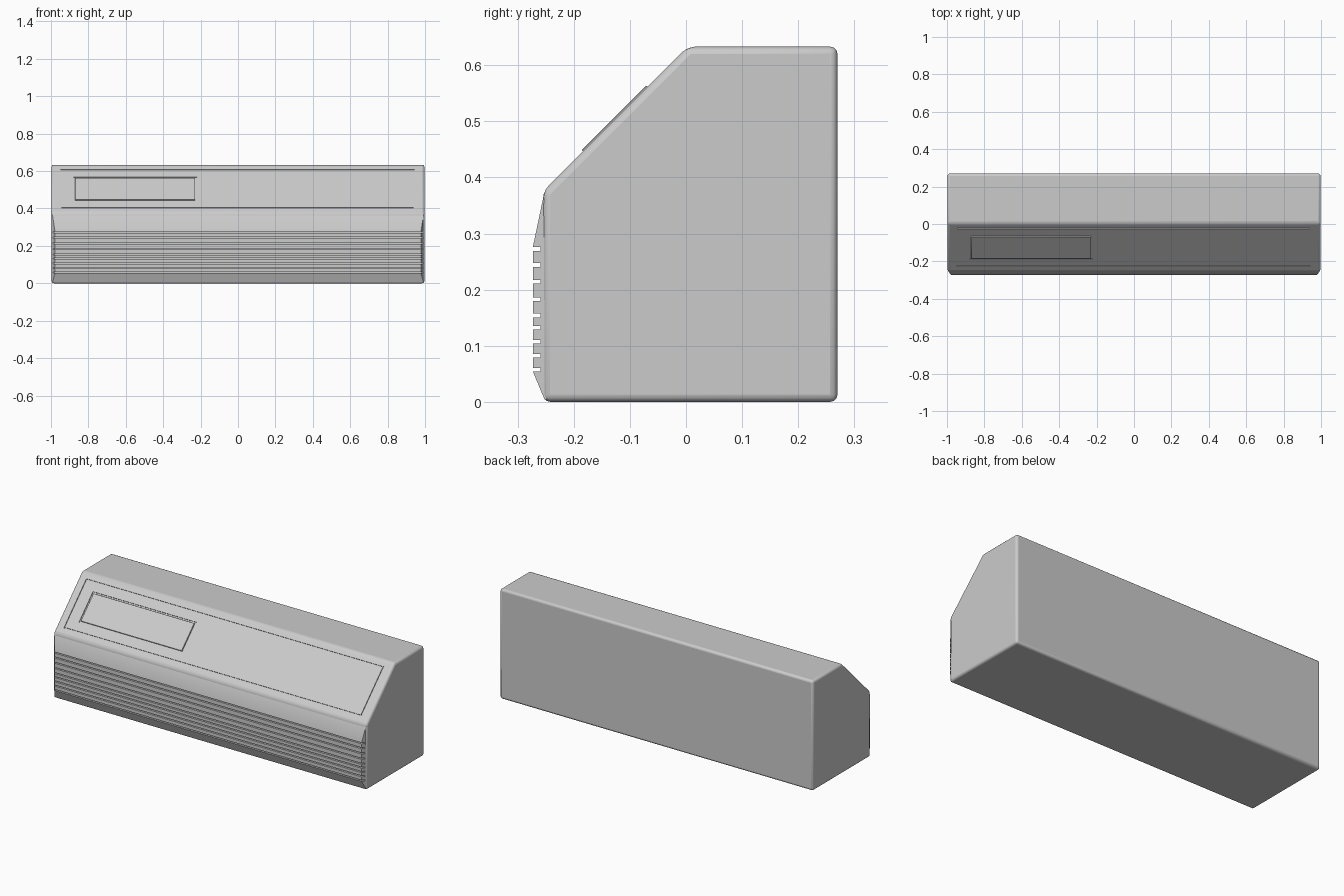
import bpy, bmesh, math
from mathutils import Vector

if "Cube" in bpy.data.objects:
    bpy.data.objects.remove(bpy.data.objects["Cube"])


def make_object(name, bm):
    bmesh.ops.recalc_face_normals(bm, faces=bm.faces)
    mesh = bpy.data.meshes.new(name)
    bm.to_mesh(mesh)
    bm.free()
    obj = bpy.data.objects.new(name, mesh)
    bpy.context.collection.objects.link(obj)
    return obj


def extrude_profile(name, profile, half_width):
    """Sweep a (y, z) profile across x; half_width(y) allows tapered ends."""
    bm = bmesh.new()
    left = [bm.verts.new((-half_width(y), y, z)) for y, z in profile]
    right = [bm.verts.new((half_width(y), y, z)) for y, z in profile]
    bm.faces.new(left)
    bm.faces.new(right)
    n = len(profile)
    for i in range(n):
        j = (i + 1) % n
        bm.faces.new((left[i], left[j], right[j], right[i]))
    return make_object(name, bm)


def bevel(obj, width, segments):
    mod = obj.modifiers.new("bevel", "BEVEL")
    mod.width, mod.segments = width, segments
    mod.limit_method = "ANGLE"
    mod.angle_limit = math.radians(30)


def place_on_slope(obj, x, z):
    obj.location = (x, z - 0.63, z)
    obj.rotation_euler.x = math.radians(45)


def ring(name, width, height, line, depth):
    """Rectangular frame, straddling the local z = 0 plane."""
    bm = bmesh.new()
    loops = []
    for inset, z in ((0, -depth), (0, depth), (line, depth), (line, -depth)):
        a, b = width / 2 - inset, height / 2 - inset
        loops.append([bm.verts.new(p) for p in
                      ((-a, -b, z), (a, -b, z), (a, b, z), (-a, b, z))])
    for k in range(4):
        p, q = loops[k], loops[(k + 1) % 4]
        for i in range(4):
            j = (i + 1) % 4
            bm.faces.new((p[i], p[j], q[j], q[i]))
    return make_object(name, bm)


# Main housing with sloped control face
body = extrude_profile("housing", [(-0.255, 0), (0.27, 0), (0.27, 0.633),
                                   (0.003, 0.633), (-0.255, 0.375)],
                       lambda y: 0.997)
bevel(body, 0.013, 3)

# Grooves outlining the control panel and the display
root2 = math.sqrt(2)
for name, x0, x1, z0, z1, line in (
        ("panel_groove_cutter", -0.95, 0.945, 0.402, 0.608, 0.006),
        ("display_groove_cutter", -0.88, -0.22, 0.44, 0.568, 0.009)):
    cutter = ring(name, x1 - x0, (z1 - z0) * root2, line, 0.005)
    place_on_slope(cutter, (x0 + x1) / 2, (z0 + z1) / 2)
    cutter.hide_render = True
    cutter.hide_set(True)
    mod = body.modifiers.new(name, "BOOLEAN")
    mod.operation, mod.object, mod.solver = "DIFFERENCE", cutter, "EXACT"

# Slightly raised display window
bm = bmesh.new()
bmesh.ops.create_cube(bm, size=1)
bmesh.ops.scale(bm, vec=Vector((0.642, 0.128 * root2 - 0.018, 0.006)), verts=bm.verts)
display = make_object("display_window", bm)
place_on_slope(display, -0.55, 0.504)
bevel(display, 0.001, 1)

# Ribbed front grille: one comb profile with tapered ends
FRONT, GROOVE, BACK = -0.273, -0.259, -0.245
gaps = [0.0575, 0.0825, 0.107, 0.132, 0.154, 0.183, 0.214, 0.244, 0.2725]
comb = [(BACK, 0.004), (-0.252, 0.004)]
for z in gaps:
    lo, hi = z - 0.0032, z + 0.0032
    comb += [(FRONT, lo), (GROOVE, lo), (GROOVE, hi), (FRONT, hi)]
comb += [(-0.254, 0.366), (BACK, 0.38)]
grille = extrude_profile("front_grille", comb,
                         lambda y: 0.978 + 0.014 * min(1, (y - FRONT) / 0.018))

# Shading
for obj in (body, display, grille):
    bpy.ops.object.select_all(action="DESELECT")
    obj.select_set(True)
    bpy.context.view_layer.objects.active = obj
    bpy.ops.object.shade_smooth_by_angle(angle=math.radians(30))
